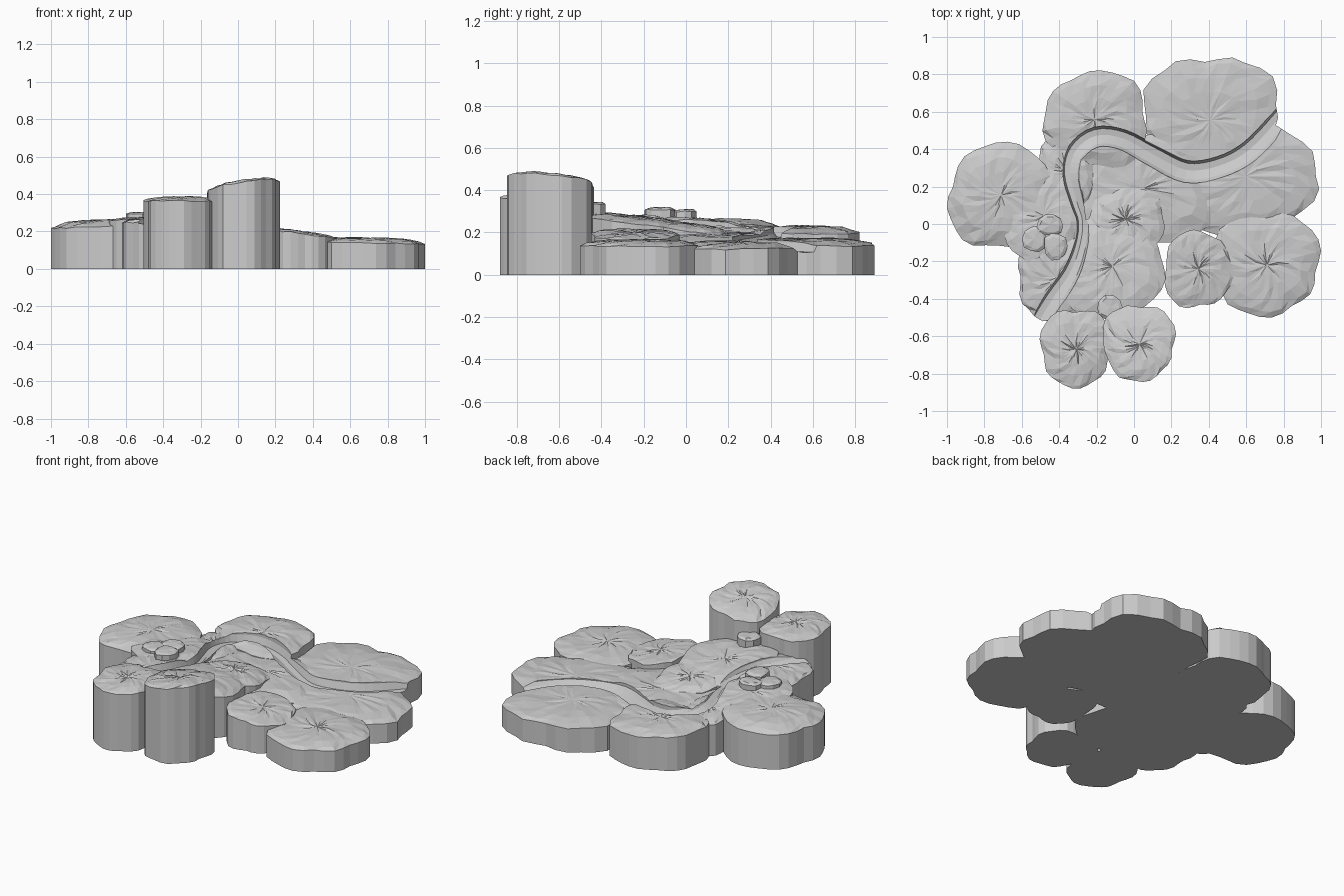
import bpy, bmesh, math, random
from mathutils import Vector

if "Cube" in bpy.data.objects:
    bpy.data.objects.remove(bpy.data.objects["Cube"])

random.seed(7)
N = 30


# Faceted slab: scalloped outline fitted to a box, gently uneven tilted top, straight walls
def slab(name, x0, x1, y0, y1, z, dx=0, dy=0, drop=0.025, base=0.0, n=N, rough=0.004, rings=(1, .9, .7, .45, .2)):
    p1, p2 = random.uniform(0, 6.28), random.uniform(0, 6.28)
    k = random.choice((7, 8, 9))
    pts = []
    for i in range(n):
        a = 2 * math.pi * i / n
        r = 1 + .03 * math.cos(k * a + p1) + .05 * math.cos(3 * a + p2) + random.uniform(-.015, .015)
        # slightly squared ellipse
        r /= (abs(math.cos(a)) ** 2.5 + abs(math.sin(a)) ** 2.5) ** (1 / 2.5)
        pts.append((r * math.cos(a), r * math.sin(a)))
    lo = [min(p[j] for p in pts) for j in (0, 1)]
    hi = [max(p[j] for p in pts) for j in (0, 1)]
    uv = [tuple(2 * (p[j] - lo[j]) / (hi[j] - lo[j]) - 1 for j in (0, 1)) for p in pts]
    cx, cy, sx, sy = (x0 + x1) / 2, (y0 + y1) / 2, (x1 - x0) / 2, (y1 - y0) / 2

    bm = bmesh.new()
    bottom = [bm.verts.new((cx + u * sx, cy + v * sy, base)) for u, v in uv]
    loops = [bottom]
    for ri, f in enumerate(rings):
        loop = []
        for u, v in uv:
            g = f if ri == 0 else f * random.uniform(.94, 1.04)
            h = z + dx * u * f + dy * v * f - drop * f ** 5 + random.uniform(-rough, rough)
            loop.append(bm.verts.new((cx + u * sx * g, cy + v * sy * g, h)))
        loops.append(loop)
    for li, (a, b) in enumerate(zip(loops, loops[1:])):
        for i in range(n):
            j = (i + 1) % n
            if li == 0:
                bm.faces.new((a[i], a[j], b[j], b[i]))
            else:
                bm.faces.new((a[i], a[j], b[j]))
                bm.faces.new((a[i], b[j], b[i]))
    top = bm.verts.new((cx, cy, z))
    for i in range(n):
        bm.faces.new((loops[-1][i], loops[-1][(i + 1) % n], top))
    bm.faces.new(list(reversed(bottom)))
    bmesh.ops.recalc_face_normals(bm, faces=bm.faces)
    return make(name, bm)


def make(name, bm):
    me = bpy.data.meshes.new(name)
    bm.to_mesh(me)
    bm.free()
    ob = bpy.data.objects.new(name, me)
    bpy.context.scene.collection.objects.link(ob)
    return ob


def boolean(target, other, op):
    m = target.modifiers.new(op, 'BOOLEAN')
    m.operation, m.object, m.solver = op, other, 'EXACT'
    bpy.context.view_layer.objects.active = target
    bpy.ops.object.modifier_apply(modifier=m.name)
    bpy.data.objects.remove(other)


# Ground: overlapping lobes merged into one solid
lobes = [
    (-.52, -.20, .08, .50, .225, -.01, -.015),
    (-1.0, -.42, -.13, .44, .262, .01, 0, .035),
    (-.71, -.26, -.21, .30, .268, 0, -.022),
    (-.62, -.20, -.52, -.05, .28, .008, 0),
    (-.40, .17, -.50, .05, .275, -.01, -.03),
    (-.25, .165, -.15, .20, .24, -.01, -.02),
    (-.35, .45, -.10, .48, .195, -.025, -.01),
    (-.49, .07, .30, .82, .228, -.01, 0),
    (.05, .77, .22, .89, .17, -.01, 0),
    (.20, .99, -.06, .57, .158, -.012, 0),
    (.42, 1.0, -.50, .06, .165, -.005, 0),
    (.16, .53, -.45, -.03, .20, -.025, 0, .012),
]
ground = slab("ground", *lobes[0])
for lobe in lobes[1:]:
    boolean(ground, slab("ground_lobe", *lobe), 'UNION')

# River channel: (x, y, bed height, width factor), swept with an asymmetric bank profile
path = [(.90, .72, .10, .95), (.78, .56, .105, .95), (.62, .39, .11, 1), (.46, .305, .115, 1), (.28, .28, .12, 1.05),
        (.10, .365, .135, 1), (-.06, .45, .15, .95), (-.20, .465, .165, .95), (-.305, .39, .18, .9),
        (-.335, .27, .195, .85), (-.30, .12, .205, .7), (-.27, .01, .215, .6), (-.285, -.12, .225, .65),
        (-.335, -.26, .235, .8), (-.42, -.39, .24, .95), (-.475, -.48, .24, 1), (-.52, -.56, .24, 1)]
profile = [(.058, .5), (.057, .045), (.043, .003), (.008, 0), (-.04, .018), (-.056, .04), (-.057, .5)]


def catmull(p, i, t):
    a, b, c, d = (Vector(p[max(0, min(len(p) - 1, i + o))]) for o in (-1, 0, 1, 2))
    return .5 * (2 * b + (c - a) * t + (2 * a - 5 * b + 4 * c - d) * t * t + (3 * b - a - 3 * c + d) * t ** 3)


samples = [catmull(path, i, t / 4) for i in range(len(path) - 1) for t in range(4)] + [Vector(path[-1])]
bm = bmesh.new()
sections = []
for i, s in enumerate(samples):
    d = samples[min(i + 1, len(samples) - 1)] - samples[max(i - 1, 0)]
    d = Vector((d[0], d[1])).normalized()
    side = Vector((d.y, -d.x))
    sections.append([bm.verts.new((s[0] + side.x * o * s[3], s[1] + side.y * o * s[3], s[2] + h)) for o, h in profile])
m = len(profile)
for a, b in zip(sections, sections[1:]):
    for i in range(m):
        bm.faces.new((a[i], a[(i + 1) % m], b[(i + 1) % m], b[i]))
bm.faces.new(sections[0])
bm.faces.new(sections[-1])
bmesh.ops.recalc_face_normals(bm, faces=bm.faces)
boolean(ground, make("river_cutter", bm), 'DIFFERENCE')

# Tall front columns
slab("tall_column", -.165, .225, -.845, -.435, .465, .03, -.022, .02)
slab("lower_column", -.505, -.11, -.88, -.46, .385, 0, 0, .022)

# Loose rocks
rocks = [(-.52, -.38, -.06, .05, .31), (-.60, -.47, -.15, -.01, .305), (-.48, -.355, -.195, -.05, .32),
         (-.195, -.06, -.51, -.38, .345)]
for i, r in enumerate(rocks):
    slab(f"rock_{i + 1}", *r, drop=.012, base=.2, n=10, rough=.003, rings=(1, .75))
